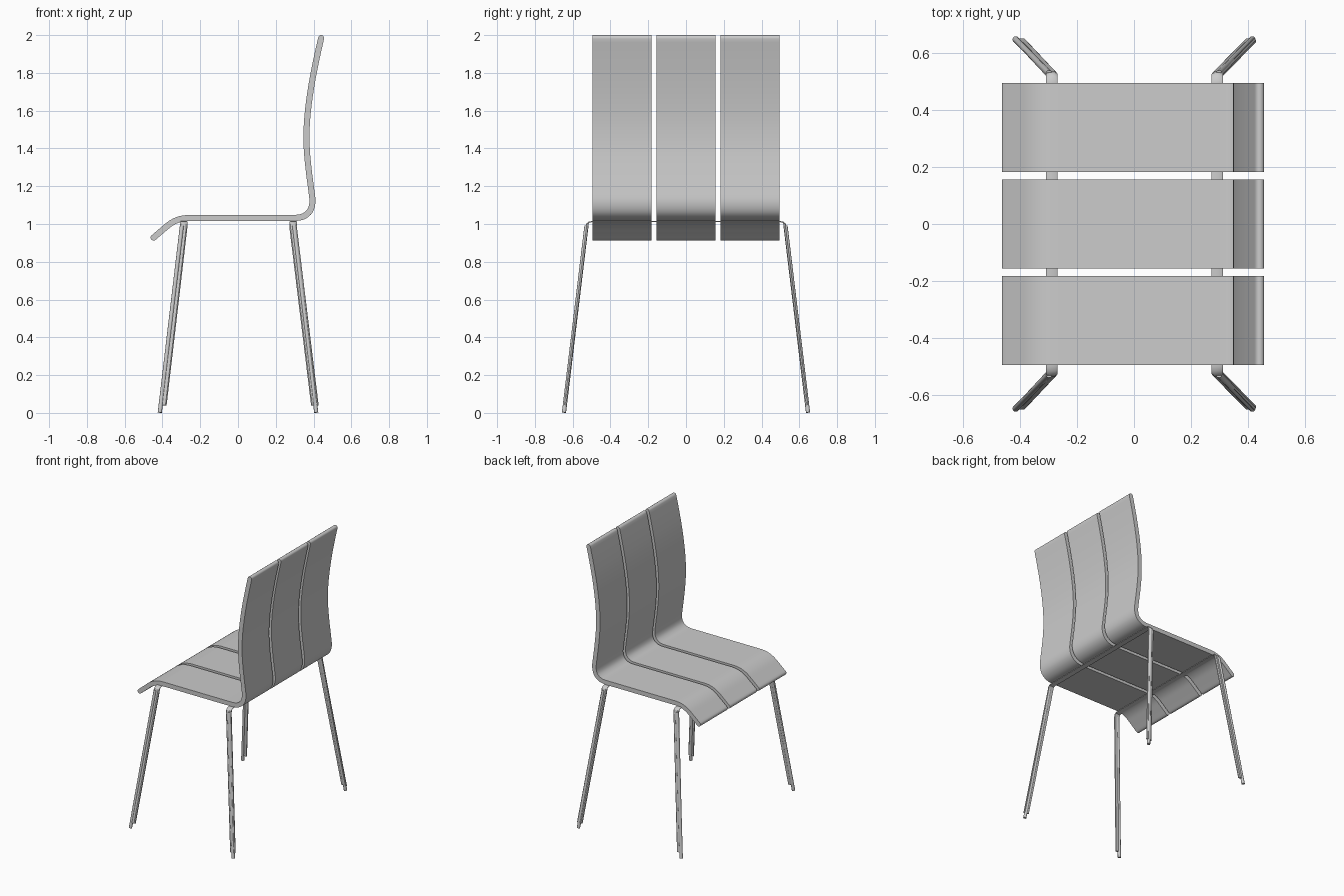
import bpy, bmesh
from math import pi, cos, sin, atan2
from mathutils import Vector

if "Cube" in bpy.data.objects:
    bpy.data.objects.remove(bpy.data.objects["Cube"])


def finish(name, bm, angle=0.6):
    bmesh.ops.recalc_face_normals(bm, faces=bm.faces)
    mesh = bpy.data.meshes.new(name)
    bm.to_mesh(mesh)
    bm.free()
    ob = bpy.data.objects.new(name, mesh)
    bpy.context.collection.objects.link(ob)
    bpy.ops.object.select_all(action='DESELECT')
    ob.select_set(True)
    bpy.context.view_layer.objects.active = ob
    bpy.ops.object.shade_smooth_by_angle(angle=angle)
    return ob


def spline(pts, steps=5):
    """Smooth curve from the second to the second-last point."""
    pts = [Vector(p) for p in pts]
    out = []
    for a, b, c, d in zip(pts, pts[1:], pts[2:], pts[3:]):
        for i in range(steps):
            t = i / steps
            out.append(0.5 * (2 * b + (c - a) * t + (2 * a - 5 * b + 4 * c - d) * t ** 2
                              + (3 * b - a - 3 * c + d) * t ** 3))
    return out + [pts[-2]]


def loft(bm, rings):
    vs = [[bm.verts.new(p) for p in r] for r in rings]
    n = len(vs[0])
    for a, b in zip(vs, vs[1:]):
        for i in range(n):
            j = (i + 1) % n
            bm.faces.new((a[i], a[j], b[j], b[i]))
    bm.faces.new(vs[0])
    bm.faces.new(vs[-1][::-1])


# Bent shell profile (x, z): front lip, flat seat, curved back
lip = spline([(-.49, .892), (-.447, .928), (-.40, .968), (-.355, 1.004), (-.31, 1.025),
              (-.26, 1.032), (-.21, 1.032)])
back = spline([(.26, 1.032), (.30, 1.032), (.345, 1.04), (.380, 1.068), (.394, 1.115),
               (.388, 1.18), (.375, 1.28), (.364, 1.40), (.364, 1.52), (.375, 1.64),
               (.395, 1.77), (.419, 1.89), (.440, 1.984), (.46, 2.08)])
line = lip + back
R = 0.016


def normal(i):
    t = (line[min(i + 1, len(line) - 1)] - line[max(i - 1, 0)]).normalized()
    return Vector((-t.y, t.x))


def end_cap(p, n):
    a = atan2(n.y, n.x)
    return [p + R * Vector((cos(a - k * pi / 6), sin(a - k * pi / 6))) for k in range(1, 6)]


last = len(line) - 1
outline = [p + R * normal(i) for i, p in enumerate(line)]
outline += end_cap(line[-1], normal(last))
outline += [line[i] - R * normal(i) for i in range(last, -1, -1)]
outline += end_cap(line[0], -normal(0))

# Three side-by-side shell panels
for name, y in (("right_panel", -.338), ("middle_panel", 0), ("left_panel", .338)):
    bm = bmesh.new()
    loft(bm, [[(p.x, y + s * .156, p.y) for p in outline] for s in (-1, 1)])
    finish(name, bm)

# Flat cross rails that bend down into a pair of splayed legs
half = [(0, .495, 1.012, .004), (0, .512, 1.008, .005), (0, .520, .998, .009),
        (.002, .523, .98, .010), (1, .640, .04, .009)]
for name, x0, x1 in (("front_edge_leg_pair", -.288, -.398), ("back_edge_leg_pair", .292, .407)):
    path = [(f, -y, z, h) for f, y, z, h in half[::-1]] + half
    rings = []
    for i, (f, y, z, h) in enumerate(path):
        q, r = path[max(i - 1, 0)], path[min(i + 1, len(path) - 1)]
        n = Vector((0, -(r[2] - q[2]), r[1] - q[1])).normalized()
        c = Vector((x0 + f * (x1 - x0), y, z))
        w = Vector((.020, 0, 0))
        b = Vector((.014, 0, 0))
        rings.append([c - w - n * h * .4, c + w - n * h * .4, c + w + n * h * .4,
                      c + b + n * h, c - b + n * h, c - w + n * h * .4])
    bm = bmesh.new()
    loft(bm, rings)
    finish(name, bm)

# Round rods running down each leg to the floor
for side, sx in (("front", -1), ("back", 1)):
    for hand, sy in (("right", -1), ("left", 1)):
        a = Vector((sx * .297, sy * .527, .99))
        b = Vector((sx * .414, sy * .646, .002))
        d = b - a
        bm = bmesh.new()
        bmesh.ops.create_cone(bm, cap_ends=True, segments=16, radius1=.011, radius2=.011,
                              depth=d.length)
        ob = finish(f"{side}_{hand}_leg_rod", bm)
        ob.location = (a + b) / 2
        ob.rotation_mode = 'QUATERNION'
        ob.rotation_quaternion = d.to_track_quat('Z', 'Y')
